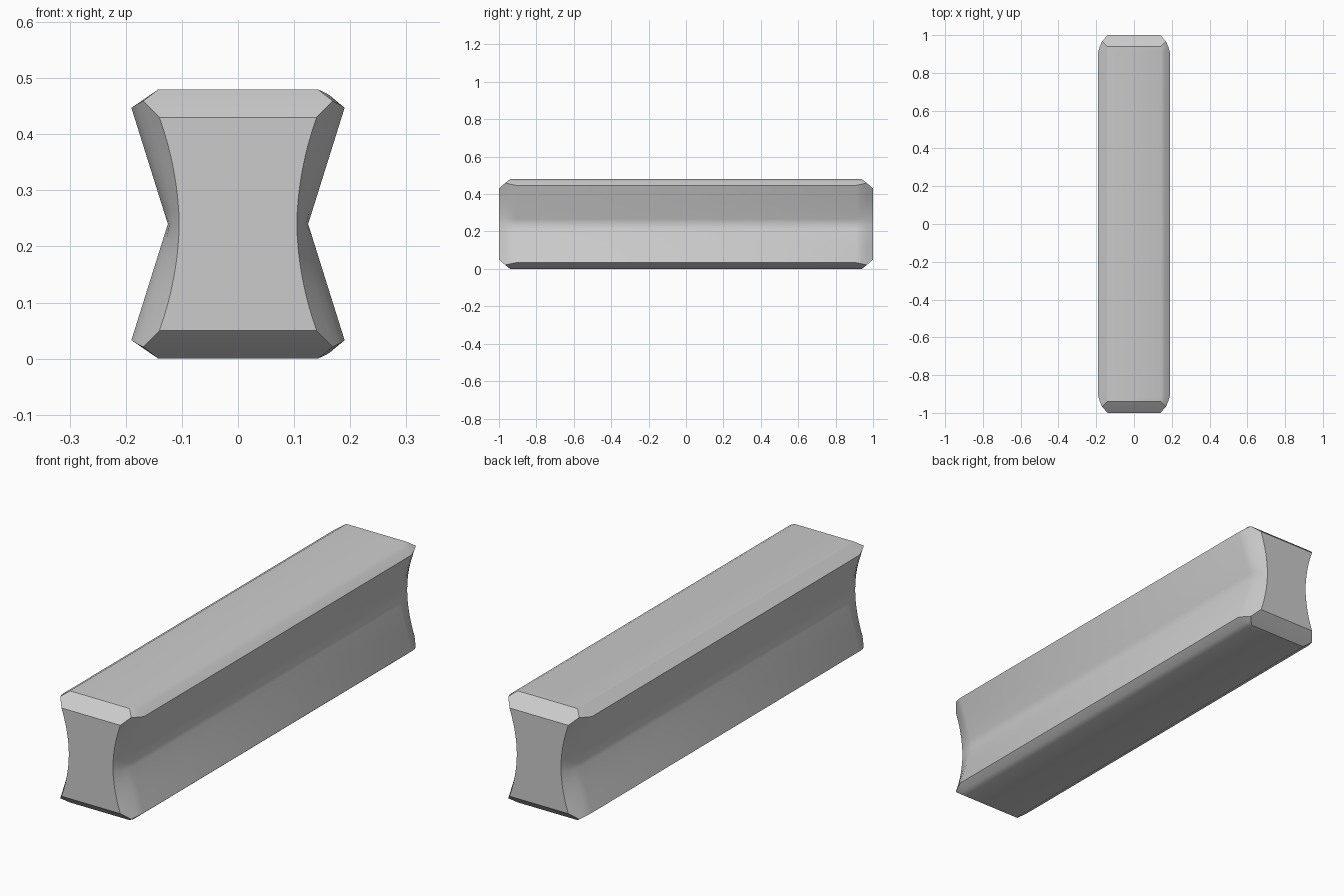
import bpy, bmesh, math

cube = bpy.data.objects.get("Cube")
if cube:
    bpy.data.objects.remove(cube, do_unlink=True)

MID = 0.24      # height of the waist
STEPS = 8       # samples from shoulder to waist

# Each station: y, top corner, shoulder, waist half-width, curve power
STATIONS = [
    (0.91, (0.142, 0.48), (0.19, 0.447), 0.125, 1.0),
    (0.94, (0.142, 0.48), (0.181, 0.453), 0.122, 1.15),
    (0.967, (0.169, 0.459), (0.169, 0.459), 0.117, 1.45),
    (1.0, (0.14, 0.43), (0.14, 0.43), 0.105, 1.9),
]


def quarter(top, shoulder, waist, power, bulge):
    """Outline from the top corner down to the waist on one side."""
    (ax, az), (bx, bz) = top, shoulder
    lift = bulge if ax != bx else 0
    pts = [(ax, az), ((ax + bx) / 2 - lift, (az + bz) / 2 + 2 * lift)]
    for i in range(STEPS + 1):
        t = 1 - i / STEPS
        pts.append((waist + (bx - waist) * t ** power, MID + (bz - MID) * t))
    return pts


def side(station, bulge):
    upper = quarter(*station[1:], bulge)
    return upper + [(x, 2 * MID - z) for x, z in reversed(upper[:-1])]


def add_ring(bm, station, y):
    # The +x edge is slightly rounder than the -x edge
    outline = side(station, 0.003)
    outline += [(-x, z) for x, z in reversed(side(station, 0))]
    return [bm.verts.new((x, y, z)) for x, z in outline]


# Waisted bar lofted from end to end
bm = bmesh.new()
rings = [add_ring(bm, s, -s[0]) for s in reversed(STATIONS)]
rings += [add_ring(bm, s, s[0]) for s in STATIONS]
for a, b in zip(rings, rings[1:]):
    for i in range(len(a)):
        j = (i + 1) % len(a)
        bm.faces.new((a[i], a[j], b[j], b[i]))
bm.faces.new(rings[0])
bm.faces.new(rings[-1])
bmesh.ops.remove_doubles(bm, verts=bm.verts, dist=0.0001)
bmesh.ops.recalc_face_normals(bm, faces=bm.faces)

mesh = bpy.data.meshes.new("waisted_bar")
bm.to_mesh(mesh)
bm.free()
bar = bpy.data.objects.new("waisted_bar", mesh)
bpy.context.collection.objects.link(bar)

# Plain grey
grey = bpy.data.materials.new("light_grey")
grey.use_nodes = True
colour = (0.6, 0.6, 0.6, 1)
grey.diffuse_color = colour
grey.node_tree.nodes["Principled BSDF"].inputs["Base Color"].default_value = colour
mesh.materials.append(grey)

# Smooth corners, crisp creases
bpy.ops.object.select_all(action="DESELECT")
bar.select_set(True)
bpy.context.view_layer.objects.active = bar
bpy.ops.object.shade_smooth_by_angle(angle=math.radians(30))
